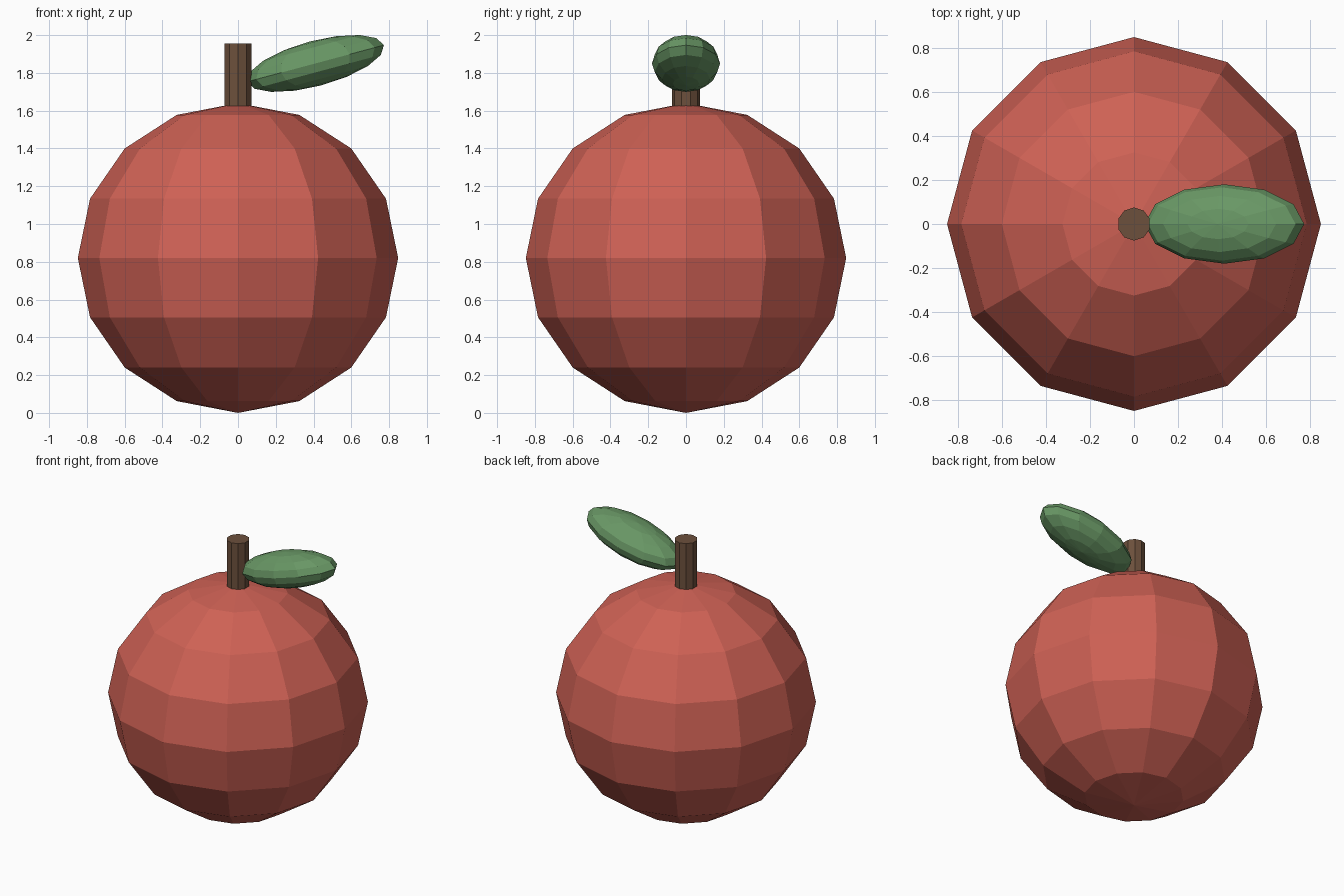
import bpy
import math

if "Cube" in bpy.data.objects:
    bpy.data.objects.remove(bpy.data.objects["Cube"])


def paint(obj, name, colour):
    obj.name = name
    mat = bpy.data.materials.new(name + "_colour")
    mat.diffuse_color = (*colour, 1)
    mat.use_nodes = True
    mat.node_tree.nodes["Principled BSDF"].inputs["Base Color"].default_value = mat.diffuse_color
    obj.data.materials.append(mat)


def ellipsoid(name, centre, radii, colour, tilt=0):
    bpy.ops.mesh.primitive_uv_sphere_add(
        segments=12, ring_count=8, radius=1, location=centre,
        rotation=(0, math.radians(tilt), 0))
    obj = bpy.context.object
    obj.scale = radii
    paint(obj, name, colour)


# Faceted fruit body
ellipsoid("fruit_body", (0, 0, 0.82), (0.848, 0.848, 0.82), (0.62, 0.12, 0.09))

# Ten-sided stem, sunk into the fruit
bpy.ops.mesh.primitive_cylinder_add(
    vertices=10, radius=0.075, depth=0.4, location=(0, 0, 1.755))
paint(bpy.context.object, "stem", (0.15, 0.08, 0.045))

# Tilted leaf beside the stem
ellipsoid("leaf", (0.41, 0, 1.85), (0.375, 0.18, 0.12), (0.14, 0.31, 0.13), tilt=-15)
